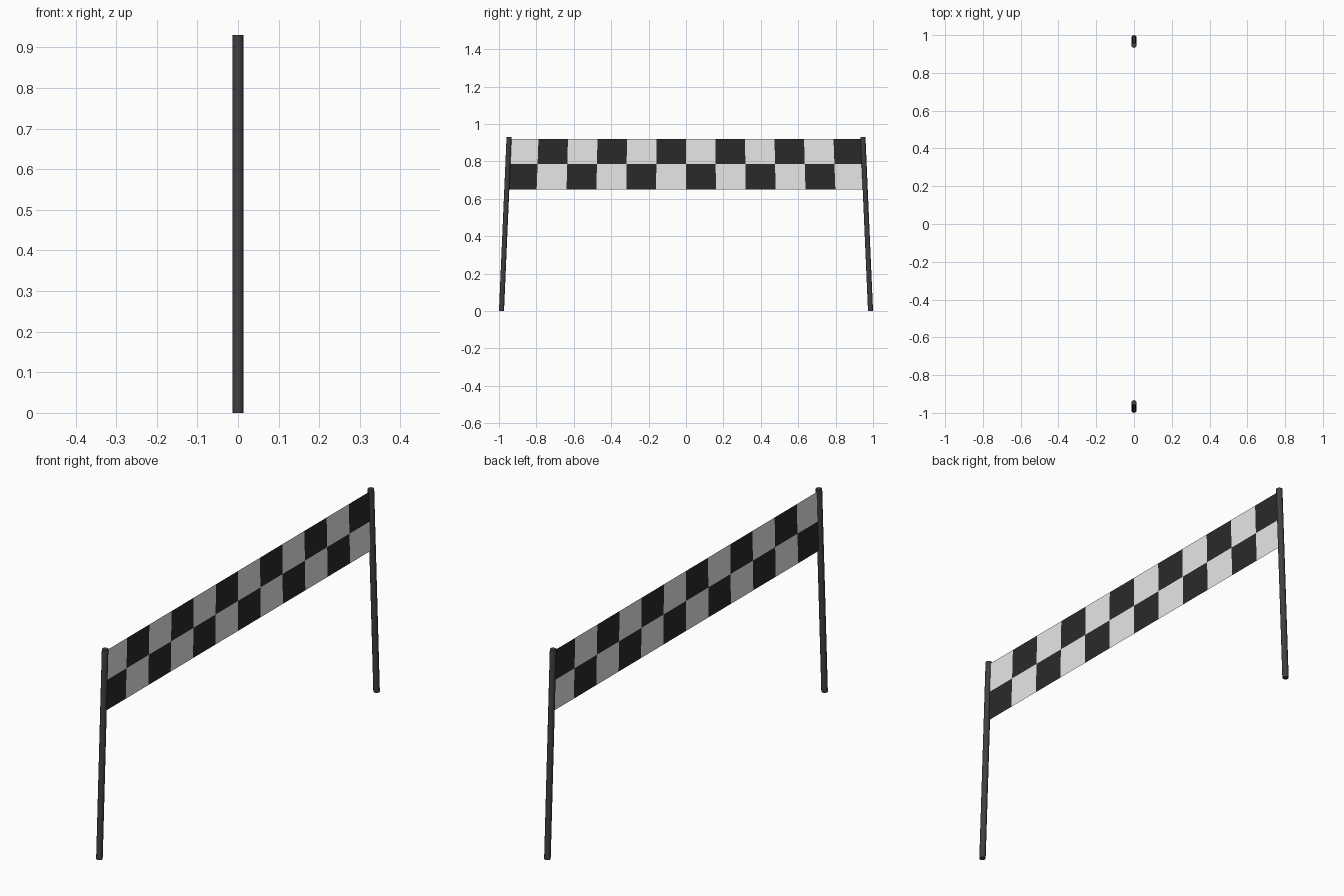
import bpy
import bmesh
from mathutils import Vector

if "Cube" in bpy.data.objects:
    bpy.data.objects.remove(bpy.data.objects["Cube"])

HEIGHT = 0.93
RADIUS = 0.0135
Y_BOTTOM, Y_TOP = 0.9865, 0.946


def material(name, rgb):
    m = bpy.data.materials.new(name)
    m.diffuse_color = (*rgb, 1)
    m.use_nodes = True
    m.node_tree.nodes["Principled BSDF"].inputs["Base Color"].default_value = m.diffuse_color
    return m


def finish(bm, name, mats):
    me = bpy.data.meshes.new(name)
    bm.to_mesh(me)
    bm.free()
    ob = bpy.data.objects.new(name, me)
    bpy.context.collection.objects.link(ob)
    for m in mats:
        me.materials.append(m)
    return ob


def post_y(z):
    return Y_BOTTOM + (Y_TOP - Y_BOTTOM) * z / HEIGHT


white = material("banner_white", (0.9, 0.9, 0.9))
black = material("banner_black", (0.023, 0.023, 0.023))
post_grey = material("post_charcoal", (0.05, 0.05, 0.055))

# Two posts leaning inwards towards the top
for side, label in ((-1, "left"), (1, "right")):
    bm = bmesh.new()
    bmesh.ops.create_cone(bm, cap_ends=True, segments=12,
                          radius1=RADIUS, radius2=RADIUS, depth=HEIGHT)
    for v in bm.verts:
        v.co.z += HEIGHT / 2
        v.co.y += side * post_y(v.co.z)
    for f in bm.faces:
        f.smooth = len(f.verts) == 4
    for e in bm.edges:
        e.smooth = all(len(f.verts) == 4 for f in e.link_faces)
    finish(bm, label + "_post", [post_grey])

# Chequered banner: a single sheet of 12 x 2 squares between the posts
COLS, ROWS = 12, 2
Z0, Z1 = 0.65, 0.92
bm = bmesh.new()
rows = []
for r in range(ROWS + 1):
    z = Z0 + (Z1 - Z0) * r / ROWS
    rows.append([bm.verts.new(Vector((0, post_y(z) * (2 * c / COLS - 1), z)))
                 for c in range(COLS + 1)])
for r in range(ROWS):
    for c in range(COLS):
        f = bm.faces.new((rows[r][c], rows[r][c + 1],
                          rows[r + 1][c + 1], rows[r + 1][c]))
        f.material_index = (r + c + 1) % 2
finish(bm, "chequered_banner", [white, black])
